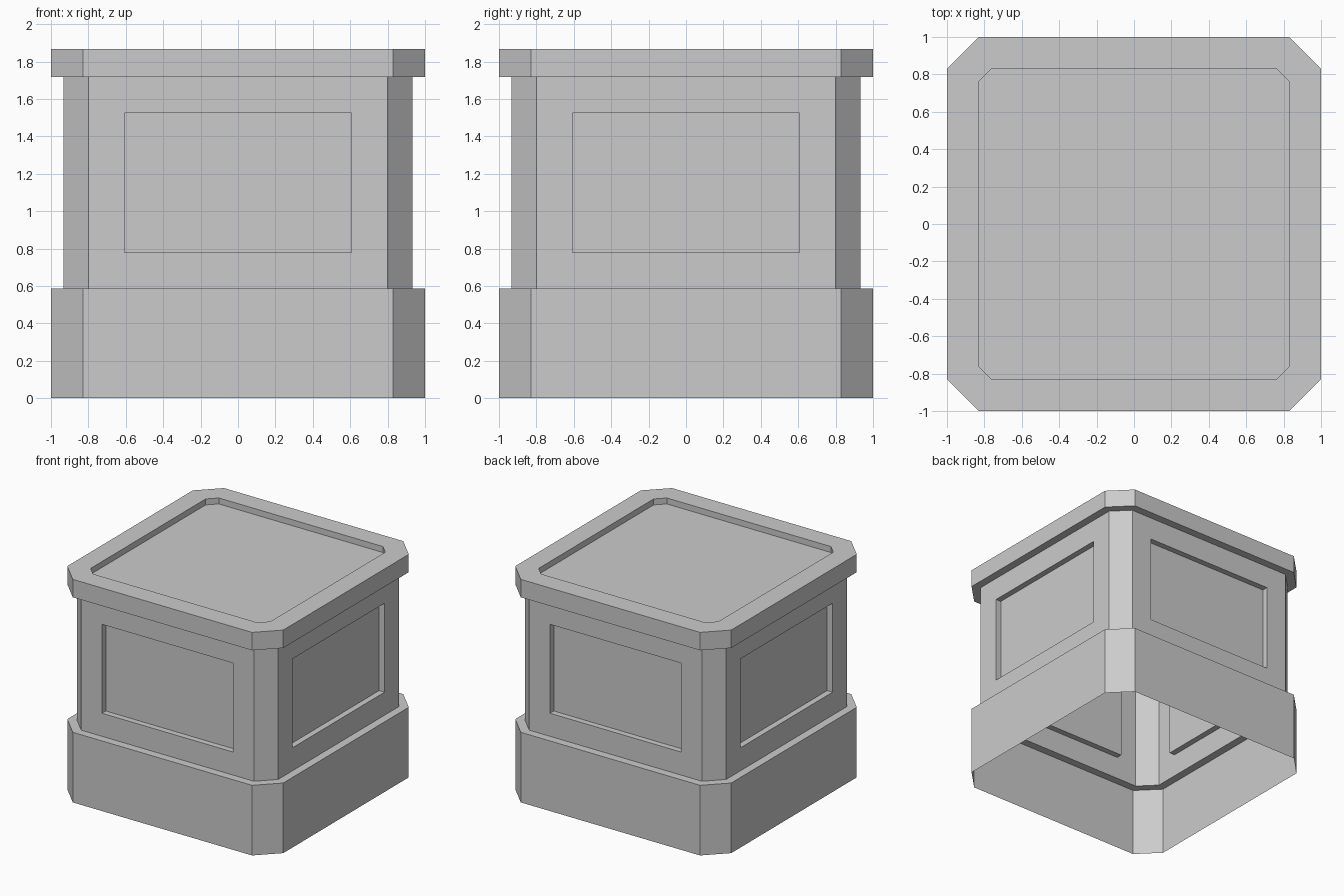
import bpy, bmesh

if "Cube" in bpy.data.objects:
    bpy.data.objects.remove(bpy.data.objects["Cube"])

def octagon(bm, half, flat, z):
    """Square ring with chamfered corners."""
    pts = [(flat, -half), (half, -flat), (half, flat), (flat, half),
           (-flat, half), (-half, flat), (-half, -flat), (-flat, -half)]
    return [bm.verts.new((x, y, z)) for x, y in pts]

def bridge(bm, low, high):
    n = len(low)
    return [bm.faces.new((low[i], low[(i + 1) % n], high[(i + 1) % n], high[i]))
            for i in range(n)]

def recess(bm, face, margin, depth):
    """Inset a face and sink its centre straight inwards."""
    bm.normal_update()
    normal = face.normal.copy()
    bmesh.ops.inset_individual(bm, faces=[face], thickness=margin, use_even_offset=True)
    sunk = bmesh.ops.extrude_discrete_faces(bm, faces=[face])["faces"][0]
    bmesh.ops.translate(bm, verts=sunk.verts[:], vec=-normal * depth)

bm = bmesh.new()

# Stepped shell, open underneath: plinth, body, overhanging cap
profile = [(1.0, 0.83, 0.0), (1.0, 0.83, 0.587), (0.932, 0.80, 0.587),
           (0.932, 0.80, 1.717), (1.0, 0.83, 1.717), (1.0, 0.83, 1.867)]
rings = [octagon(bm, *p) for p in profile]
bands = [bridge(bm, a, b) for a, b in zip(rings, rings[1:])]
top = bm.faces.new(rings[-1])

# Sunken panels on the four wide body sides, and the tray in the top
for side in bands[2][1::2]:
    recess(bm, side, 0.193, 0.05)
recess(bm, top, 0.168, 0.05)

mesh = bpy.data.meshes.new("pedestal")
bm.to_mesh(mesh)
bm.free()
bpy.context.collection.objects.link(bpy.data.objects.new("pedestal", mesh))
